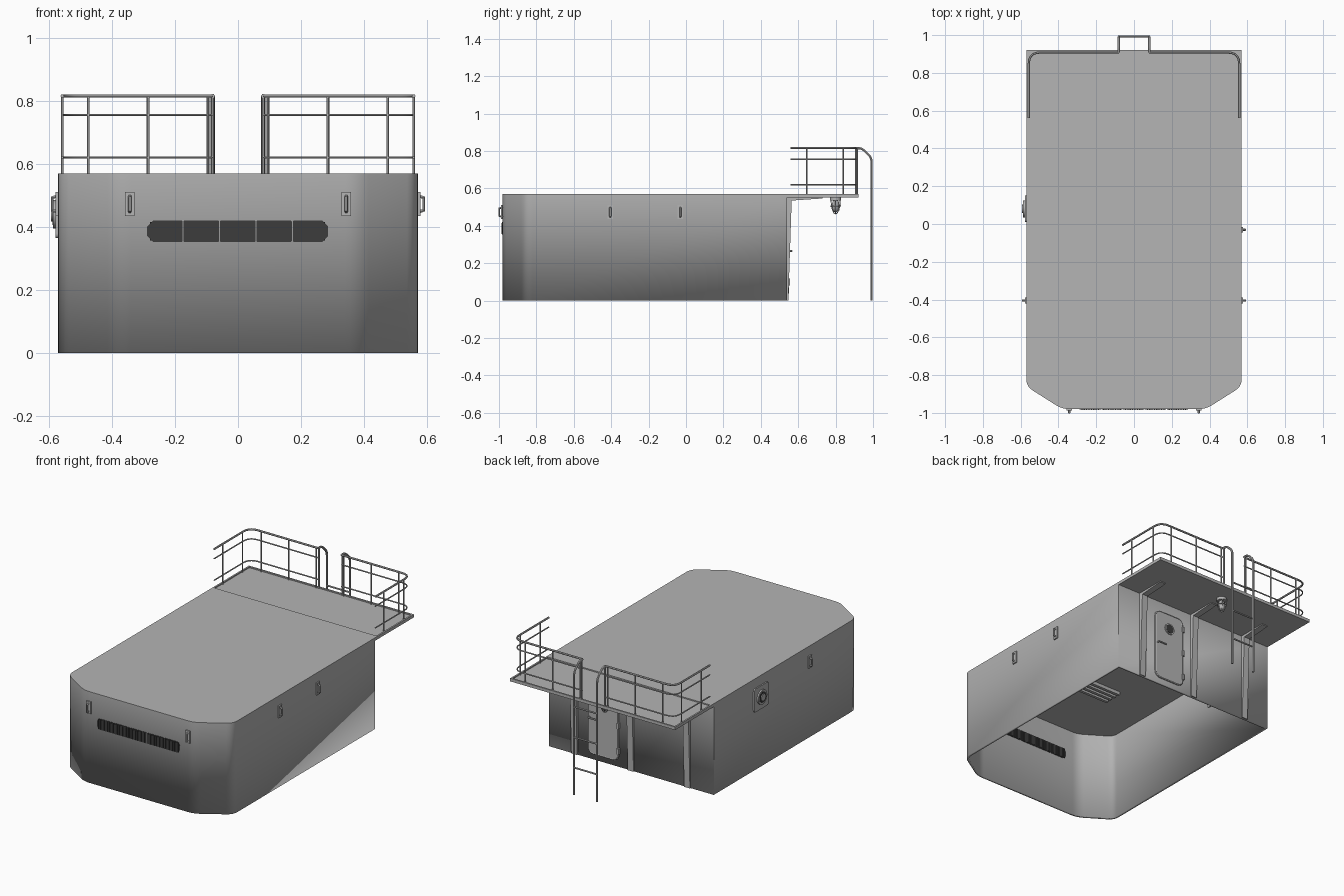
import bpy, bmesh, math
from mathutils import Vector, Matrix

cube = bpy.data.objects.get("Cube")
if cube:
    bpy.data.objects.remove(cube)


def material(name, value):
    m = bpy.data.materials.new(name)
    m.use_nodes = True
    colour = (value, value, value, 1)
    m.diffuse_color = colour
    m.node_tree.nodes["Principled BSDF"].inputs["Base Color"].default_value = colour
    return m


GREY = material("light grey paint", 0.46)
DARK = material("dark grille", 0.045)


def add(name, mesh, mat=GREY, smooth=True):
    ob = bpy.data.objects.new(name, mesh)
    bpy.context.scene.collection.objects.link(ob)
    mesh.materials.clear()
    mesh.materials.append(mat)
    if smooth:
        bpy.ops.object.select_all(action="DESELECT")
        ob.select_set(True)
        bpy.context.view_layer.objects.active = ob
        bpy.ops.object.shade_smooth_by_angle(angle=math.radians(35))
    return ob


def from_bm(name, bm, mat=GREY, smooth=True):
    bmesh.ops.recalc_face_normals(bm, faces=bm.faces)
    me = bpy.data.meshes.new(name)
    bm.to_mesh(me)
    bm.free()
    return add(name, me, mat, smooth)


def box(name, lo, hi, mat=GREY):
    bm = bmesh.new()
    bmesh.ops.create_cube(bm, size=1)
    lo, hi = Vector(lo), Vector(hi)
    for v in bm.verts:
        v.co = (lo + hi) / 2 + v.co * (hi - lo)
    return from_bm(name, bm, mat, False)


def fillet(points, radius, steps=5, closed=True):
    """Round the corners of a path with short quadratic arcs."""
    pts = [Vector(p) for p in points]
    out = []
    for i, p in enumerate(pts):
        if not closed and i in (0, len(pts) - 1):
            out.append(p)
            continue
        a, b = pts[i - 1] - p, pts[(i + 1) % len(pts)] - p
        a = p + a.normalized() * min(radius, a.length * 0.49)
        b = p + b.normalized() * min(radius, b.length * 0.49)
        for k in range(steps + 1):
            t = k / steps
            out.append(a * (1 - t) ** 2 + p * 2 * t * (1 - t) + b * t * t)
    return out


def prism(name, points, direction, mat=GREY):
    """Extrude a flat outline along a direction."""
    bm = bmesh.new()
    face = bm.faces.new([bm.verts.new(p) for p in points])
    ext = bmesh.ops.extrude_face_region(bm, geom=[face])
    verts = [g for g in ext["geom"] if isinstance(g, bmesh.types.BMVert)]
    bmesh.ops.translate(bm, verts=verts, vec=direction)
    return from_bm(name, bm, mat)


def tube(name, points, radius, cyclic=False, mat=GREY):
    cu = bpy.data.curves.new(name, "CURVE")
    cu.dimensions = "3D"
    cu.bevel_depth = radius
    cu.bevel_resolution = 1
    cu.use_fill_caps = True
    sp = cu.splines.new("POLY")
    sp.points.add(len(points) - 1)
    for q, p in zip(sp.points, points):
        q.co = (*p, 1)
    sp.use_cyclic_u = cyclic
    tmp = bpy.data.objects.new(name + "_path", cu)
    me = bpy.data.meshes.new_from_object(tmp)
    bpy.data.objects.remove(tmp)
    return add(name, me, mat)


def disc(name, centre, radius, depth, axis, mat=GREY):
    bm = bmesh.new()
    rot = Vector((0, 0, 1)).rotation_difference(Vector(axis)).to_matrix().to_4x4()
    bmesh.ops.create_cone(bm, cap_ends=True, segments=20, radius1=radius, radius2=radius,
                          depth=depth, matrix=Matrix.Translation(centre) @ rot)
    return from_bm(name, bm, mat)


# Open-bottomed cabin shell with chamfered front
W, BACK, TOP = 0.57, 0.54, 0.57
front = fillet([(-W, -0.86, 0), (-0.38, -0.98, 0), (0.38, -0.98, 0), (W, -0.86, 0)], 0.03)
outline = [Vector((-W, BACK, 0))] + fillet(
    [(-W, BACK, 0), (-W, -0.86, 0), (-0.38, -0.98, 0), (0.38, -0.98, 0), (W, -0.86, 0), (W, BACK, 0)],
    0.04, closed=False)[1:]
bm = bmesh.new()
low = [bm.verts.new(p) for p in outline]
high = [bm.verts.new(p + Vector((0, 0, TOP))) for p in outline]
for i in range(len(low)):
    j = (i + 1) % len(low)
    bm.faces.new((low[i], low[j], high[j], high[i]))
bm.faces.new(high)
shell = from_bm("cabin_shell", bm)
# Walls always thicken towards the inside
shell.data.update()
roof = max(shell.data.polygons, key=lambda f: f.center.z)
solid = shell.modifiers.new("wall_thickness", "SOLIDIFY")
solid.thickness = 0.014
solid.offset = -1 if roof.normal.z > 0 else 1
solid.use_even_offset = True

# Rear platform with a low rim
box("platform", (-W, BACK, 0.551), (W, 0.922, 0.563))
for s in (-1, 1):
    box("platform_side_rim", (s * W, 0.56, 0.551), (s * (W - 0.01), 0.922, TOP))
box("platform_back_rim", (-W, 0.912, 0.551), (W, 0.922, TOP))
box("platform_front_rim", (-W, BACK, 0.551), (W, 0.565, TOP))

# Tapered brackets on the rear wall and under the platform
for x in (-0.39, 0, 0.39):
    side = [(x - 0.02, y, z) for y, z in ((BACK - 0.005, 0), (0.547, 0), (0.565, 0.535),
                                          (0.73, 0.546), (0.73, 0.553), (BACK - 0.005, 0.553))]
    prism("platform_bracket", side, (0.04, 0, 0))

# Guard rails, posts and ladder stiles on both sides
for s in (-1, 1):
    for z, r in ((0.815, 0.006), (0.755, 0.004), (0.62, 0.004)):
        tube("guard_rail", fillet([(s * 0.08, 0.908, z), (s * 0.557, 0.908, z), (s * 0.557, 0.56, z)],
                                  0.06, closed=False), r)
    for x, y in ((0.095, 0.908), (0.285, 0.908), (0.475, 0.908), (0.557, 0.84), (0.557, 0.645)):
        tube("rail_post", [(s * x, y, 0.555), (s * x, y, 0.815)], 0.0045)
    tube("ladder_stile", fillet([(s * 0.08, 0.992, 0), (s * 0.08, 0.992, 0.765), (s * 0.08, 0.94, 0.815),
                                 (s * 0.08, 0.908, 0.815)], 0.025, closed=False), 0.007)
    tube("stile_post", [(s * 0.08, 0.915, 0.555), (s * 0.08, 0.915, 0.815)], 0.006)
for z in (0.17, 0.36, 0.55):
    tube("ladder_rung", [(-0.08, 0.992, z), (0.08, 0.992, z)], 0.005)

# Rear door with porthole, handle and hinges
door = fillet([(x, BACK, z) for x, z in ((0.09, 0.04), (0.29, 0.04), (0.29, 0.48), (0.09, 0.48))], 0.035)
prism("door", door, (0, 0.008, 0))
tube("door_frame", [p + Vector((0, 0.004, 0)) for p in door], 0.006, True)
disc("door_porthole_rim", (0.19, BACK + 0.008, 0.385), 0.035, 0.012, (0, 1, 0))
disc("door_porthole", (0.19, BACK + 0.011, 0.385), 0.028, 0.009, (0, 1, 0), DARK)
tube("door_handle", [(0.28, 0.55, 0.265), (0.28, 0.565, 0.265), (0.225, 0.565, 0.265)], 0.005)
for z in (0.1, 0.26, 0.42):
    box("door_hinge", (0.078, BACK, z - 0.018), (0.092, 0.556, z + 0.018))

# Caged lamp under the platform
disc("lamp_base", (0, 0.8, 0.543), 0.03, 0.018, (0, 0, 1))
bm = bmesh.new()
bmesh.ops.create_uvsphere(bm, u_segments=14, v_segments=8, radius=1,
                          matrix=Matrix.Translation((0, 0.8, 0.508)) @ Matrix.Diagonal((0.02, 0.02, 0.036, 1)))
from_bm("lamp_glass", bm)
for k in range(3):
    a = math.pi * k / 3
    arc = [math.pi * t / 8 for t in range(9)]
    tube("lamp_cage", [(0.028 * math.cos(a) * math.cos(t), 0.8 + 0.028 * math.sin(a) * math.cos(t),
                        0.535 - 0.072 * math.sin(t)) for t in arc], 0.0025)
ring = [math.tau * t / 16 for t in range(16)]
tube("lamp_cage_ring", [(0.027 * math.cos(t), 0.8 + 0.027 * math.sin(t), 0.505) for t in ring], 0.0025, True)

# Front air grilles with vertical slats
for i in range(5):
    x0, x1 = -0.288 + i * 0.1155, -0.288 + i * 0.1155 + 0.112
    l, r = (0.018 if i == 0 else 0.002), (0.018 if i == 4 else 0.002)
    pane = [(x0 + l, 0.353), (x1 - r, 0.353), (x1, 0.353 + r), (x1, 0.42 - r),
            (x1 - r, 0.42), (x0 + l, 0.42), (x0, 0.42 - l), (x0, 0.353 + l)]
    prism("air_grille", [(x, -0.983, z) for x, z in pane], (0, 0.02, 0), DARK)
    for k in range(1, 9):
        x = x0 + k * (x1 - x0) / 9
        box("grille_slat", (x - 0.003, -0.986, 0.357), (x + 0.003, -0.96, 0.416), DARK)


# Lifting lugs: base plate with an upright loop
def lug(x, y, normal):
    n = Vector(normal)
    t = Vector((-n.y, n.x, 0))
    c = Vector((x, y, 0.473))
    up = Vector((0, 0, 1))
    plate = [c + t * a * 0.015 + up * b * 0.038 for a, b in ((-1, -1), (1, -1), (1, 1), (-1, 1))]
    prism("lug_plate", plate, n * 0.008)
    loop = [c + up * -0.026, c + n * 0.019 + up * -0.02, c + n * 0.019 + up * 0.02, c + up * 0.026]
    tube("lug_loop", loop, 0.006)


for x in (-0.343, 0.343):
    lug(x, -0.98, (0, -1, 0))
for s, y in ((-1, -0.405), (1, -0.405), (1, -0.03)):
    lug(s * W, y, (s, 0, 0))

# Service socket on the right wall
socket = fillet([(-W - 0.008, y, z) for y, z in ((0.01, 0.365), (0.15, 0.365), (0.15, 0.51), (0.01, 0.51))], 0.015)
prism("socket_plate", socket, (0.028, 0, 0))
disc("socket_ring", (-W - 0.01, 0.08, 0.44), 0.045, 0.014, (1, 0, 0))
disc("socket_hole", (-W - 0.014, 0.08, 0.44), 0.034, 0.009, (1, 0, 0), DARK)
disc("socket_cap", (-W - 0.016, 0.08, 0.44), 0.022, 0.014, (1, 0, 0))

# Slatted fitting under the roof
for k in range(4):
    y = -0.55 + k * 0.035
    box("ceiling_slat", (-0.25, y, 0.535), (0, y + 0.018, 0.558))
